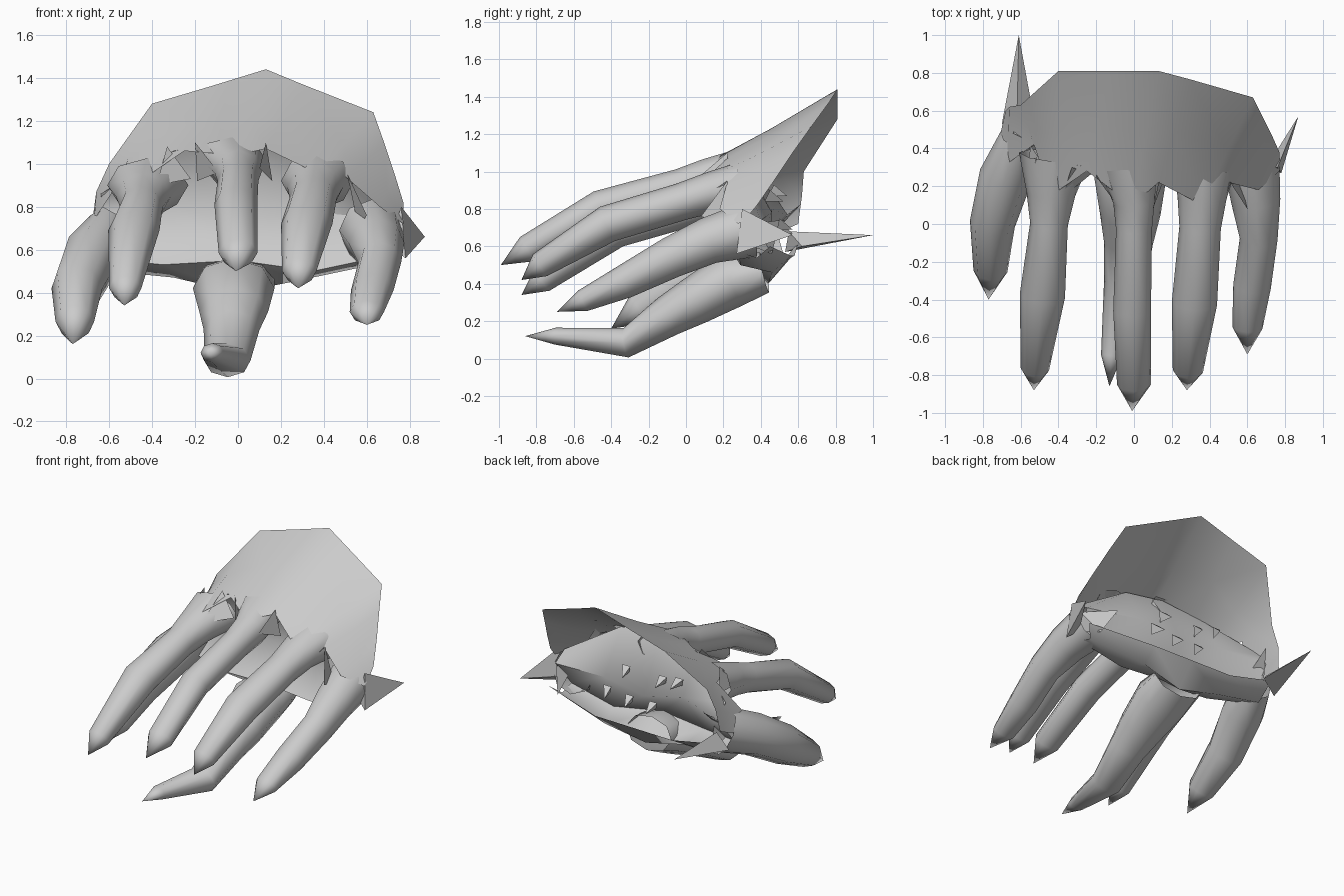
import bpy, math
from mathutils import Vector

grey = bpy.data.materials.new("stone_grey")
grey.diffuse_color = (0.6, 0.6, 0.6, 1)


def add(name, verts, faces, angle=70):
    mesh = bpy.data.meshes.new(name)
    mesh.from_pydata(verts, [], faces)
    mesh.materials.append(grey)
    obj = bpy.data.objects.new(name, mesh)
    bpy.context.collection.objects.link(obj)
    bpy.context.view_layer.objects.active = obj
    obj.select_set(True)
    bpy.ops.object.shade_smooth_by_angle(angle=math.radians(angle))
    obj.select_set(False)
    return obj


def sheet(name, rows, angle=70):
    """Loft a surface through rows of points."""
    n = len(rows[0])
    faces = [(r * n + c, r * n + c + 1, (r + 1) * n + c + 1, (r + 1) * n + c)
             for r in range(len(rows) - 1) for c in range(n - 1)]
    return add(name, [p for row in rows for p in row], faces, angle)


def finger(name, path, tip, sides=8):
    """Tapered tube open at the root: stations are x, y, z, half width, half height."""
    pts = [Vector(s[:3]) for s in path] + [Vector(tip)]
    verts, faces = [], []
    for i, s in enumerate(path):
        along = (pts[i + 1] - pts[max(i - 1, 0)]).normalized()
        side = along.cross(Vector((0, 0, 1))).normalized()
        up = side.cross(along)
        for k in range(sides):
            a = 2 * math.pi * k / sides
            verts.append(pts[i] + side * s[3] * math.cos(a) + up * s[4] * math.sin(a))
    for i in range(len(path) - 1):
        for k in range(sides):
            j = (k + 1) % sides
            faces.append((i * sides + k, i * sides + j, (i + 1) * sides + j, (i + 1) * sides + k))
    last = (len(path) - 1) * sides
    verts.append(pts[-1])
    faces += [(last + k, last + (k + 1) % sides, len(verts) - 1) for k in range(sides)]
    return add(name, verts, faces)


def spike(name, base, tip):
    """Three-sided pointed spike."""
    return add(name, list(base) + [tip], [(0, 1, 3), (1, 2, 3), (2, 0, 3), (0, 2, 1)], 20)


# Hood: back rim down to the scalloped front edge of knuckles and webs
rim = [(-.68, .60, .72), (-.66, .62, .87), (-.60, .63, 1.0), (-.40, .81, 1.28),
       (-.13, .81, 1.36), (.13, .81, 1.44), (.30, .765, 1.37), (.63, .67, 1.24),
       (.68, .57, 1.1), (.73, .47, .95), (.77, .38, .82)]
front = [(-.72, .42, .66), (-.67, .32, .74), (-.53, .42, .95), (-.44, .15, .93),
         (-.25, .28, 1.06), (-.01, .10, 1.04), (.13, .22, 1.07), (.36, .10, .96),
         (.50, .22, .94), (.66, .18, .80), (.77, .28, .72)]
mid = [(Vector(a) + Vector(b)) / 2 - Vector((0, 0, .01)) for a, b in zip(rim, front)]
sheet("hood", [rim, mid, front])

# Fingers along the front, flared where they join the hood
finger("middle_finger", [(-.03, .32, 1.03, .16, .10), (0, .12, .96, .11, .11),
                         (0, -.03, .92, .095, .095), (-.01, -.46, .81, .10, .09),
                         (0, -.85, .585, .09, .075)], (-.01, -.99, .50))
finger("right_inner_finger", [(.37, .30, .92, .17, .13), (.36, .14, .89, .13, .11),
                              (.35, -.02, .84, .11, .10), (.32, -.42, .72, .12, .10),
                              (.285, -.78, .50, .08, .07)], (.28, -.88, .42))
finger("left_inner_finger", [(-.42, .36, .90, .19, .13), (-.44, .16, .85, .13, .11),
                             (-.45, .0, .80, .10, .10), (-.485, -.38, .69, .12, .10),
                             (-.525, -.77, .42, .075, .07)], (-.53, -.88, .34))
finger("right_outer_finger", [(.62, .34, .69, .15, .15), (.645, .12, .63, .13, .125),
                              (.66, -.08, .54, .10, .11), (.625, -.33, .41, .10, .09),
                              (.60, -.55, .31, .08, .06)], (.60, -.69, .25))
finger("left_outer_finger", [(-.61, .46, .66, .10, .15), (-.68, .25, .57, .14, .14),
                             (-.75, .0, .42, .12, .13), (-.76, -.25, .265, .09, .09)],
       (-.77, -.40, .16))
finger("thumb", [(-.01, .42, .46, .18, .11), (-.02, .24, .42, .19, .15),
                 (-.02, .05, .31, .16, .13), (-.03, -.10, .225, .13, .11),
                 (-.05, -.32, .085, .11, .08), (-.12, -.70, .12, .055, .045)],
       (-.13, -.86, .12))

# Palm wall closing the front, folding into the jaw and under it
sheet("palm_and_jaw", [
    [(-.64, .48, .86), (-.30, .31, 1.06), (0, .28, 1.11), (.30, .28, 1.06), (.72, .30, .80)],
    [(-.62, .55, .76), (-.30, .46, .80), (0, .46, .73), (.30, .46, .78), (.72, .40, .74)],
    [(-.64, .38, .56), (-.35, .29, .53), (0, .26, .55), (.35, .29, .50), (.68, .28, .57)],
    [(-.60, .50, .50), (-.30, .45, .47), (0, .44, .40), (.30, .46, .46), (.68, .38, .54)],
    [(-.62, .60, .62), (-.30, .58, .55), (0, .57, .55), (.30, .56, .55), (.74, .45, .60)]])

# Side spikes at the wrist
spike("left_spike", [(-.70, .53, .57), (-.54, .62, .60), (-.62, .55, .68)], (-.61, 1.0, .66))
spike("right_spike", [(.76, .30, .80), (.70, .30, .62), (.78, .27, .56)], (.87, .57, .66))
spike("left_fin", [(-.70, .42, .62), (-.54, .42, .66), (-.6, .5, .74)], (-.56, .62, .83))
spike("right_fin", [(.70, .30, .62), (.66, .46, .56), (.74, .36, .72)], (.55, .50, .74))

# Small teeth on the inner side of the palm
for i, (x, y, z) in enumerate([(-.14, .45, .87), (.14, .45, .87), (-.28, .47, .90),
                               (.25, .50, .72), (-.10, .50, .70), (.08, .50, .70)]):
    d = .03
    spike(f"tooth_{i + 1}", [(x - d, y, z + d), (x + d, y, z + d), (x, y - d, z - d)],
          (x * .9, y + .07, z - .03))

# Pointed webs between the fingers: peak, forward corner, outer corner
webs = {"web_far_left": [(-.51, .36, 1.03), (-.56, .22, .88), (-.55, .42, .88)],
        "web_left": [(-.33, .30, 1.08), (-.38, .14, .90), (-.22, .27, .93)],
        "web_centre_left": [(-.20, .25, 1.10), (-.09, .10, .96), (-.19, .30, .92)],
        "web_centre_right": [(.13, .22, 1.10), (.10, .08, .98), (.16, .24, .92)],
        "web_right": [(.51, .22, .95), (.46, .06, .84), (.44, .25, .80)],
        "web_far_right": [(.51, .22, .95), (.60, .08, .76), (.56, .25, .70)]}
for name, corners in webs.items():
    add(name, corners, [(0, 1, 2)])
